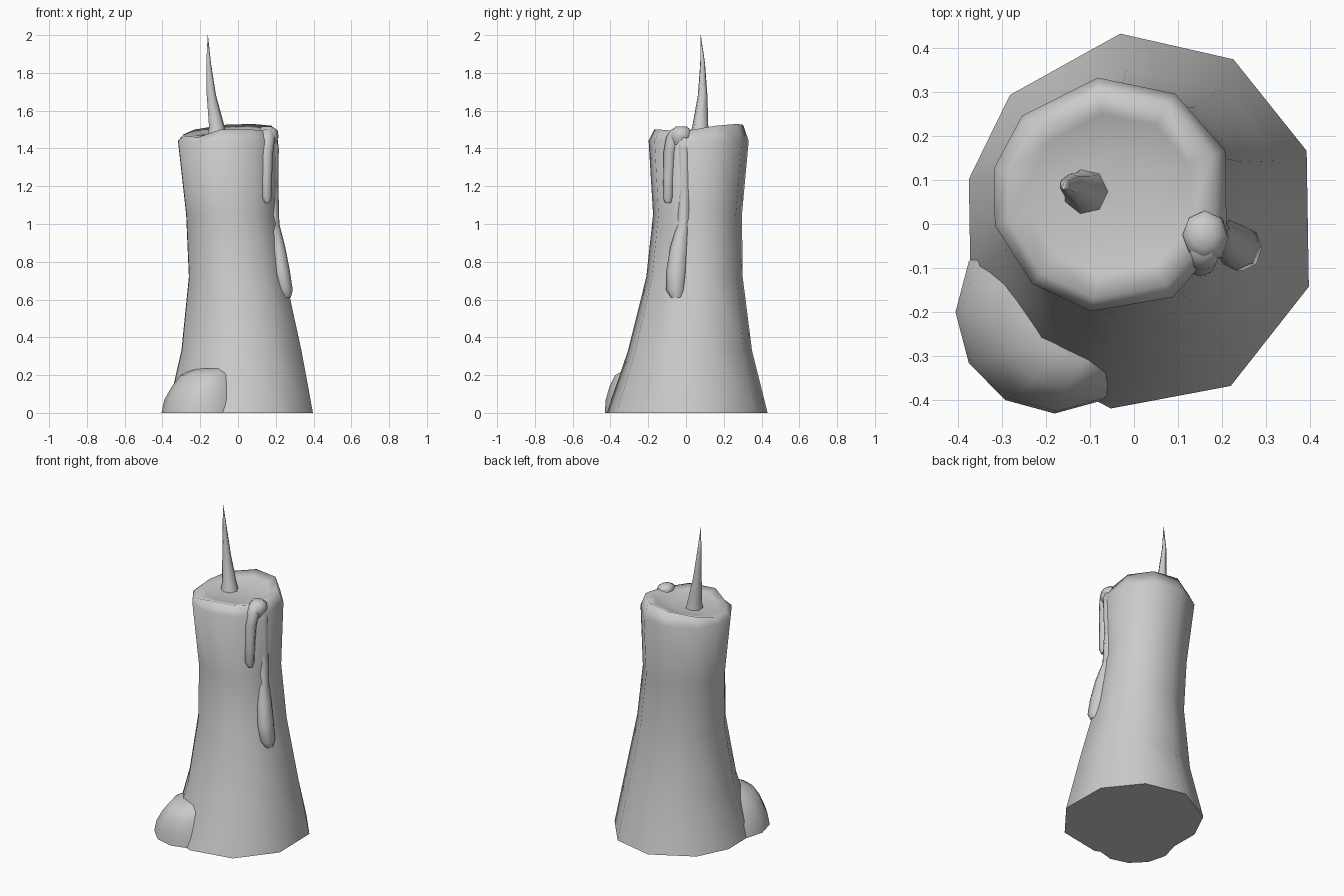
import bpy, bmesh
from math import cos, sin, radians
from mathutils import Vector

cube = bpy.data.objects.get("Cube")
if cube:
    bpy.data.objects.remove(cube, do_unlink=True)

GREY = (0.6, 0.6, 0.6, 1)
wax = bpy.data.materials.new("pale grey wax")
wax.use_nodes = True
wax.diffuse_color = GREY
wax.node_tree.nodes["Principled BSDF"].inputs["Base Color"].default_value = GREY


def ring(z, cx, cy, rx, ry, angles, lift=None):
    """Horizontal elliptical ring of points, optionally with its own height per point."""
    lift = lift or [0] * len(angles)
    return [Vector((cx + rx * cos(radians(a)), cy + ry * sin(radians(a)), z + d))
            for a, d in zip(angles, lift)]


def even(n):
    return [i * 360 / n for i in range(n)]


def loft(name, rings):
    """Skin a stack of rings, closing both ends."""
    bm = bmesh.new()
    rows = [[bm.verts.new(p) for p in r] for r in rings]
    n = len(rows[0])
    for lo, hi in zip(rows, rows[1:]):
        for i in range(n):
            j = (i + 1) % n
            bm.faces.new((lo[i], lo[j], hi[j], hi[i])).smooth = True
    bm.faces.new(rows[0])
    bm.faces.new(rows[-1]).smooth = True
    bmesh.ops.recalc_face_normals(bm, faces=bm.faces)
    mesh = bpy.data.meshes.new(name)
    bm.to_mesh(mesh)
    bm.free()
    mesh.materials.append(wax)
    obj = bpy.data.objects.new(name, mesh)
    bpy.context.collection.objects.link(obj)
    return obj


# Candle body: uneven ten-sided column, flared at the foot, with a wavy rim and dished top
sides = [97, 59, 22, -20, -60, -100, -131, -165, 167, 138]
wave = [.025, .03, .02, -.01, 0, 0, -.04, -.035, -.025, 0]
column = [
    (0, .018, .005, .403, .43),
    (.33, .024, .02, .332, .332),
    (.72, 0, .044, .267, .258),
    (1.05, -.03, .06, .251, .238),
    (1.44, -.049, .066, .276, .268),
]
rings = [ring(*c, sides) for c in column]
rings.append(ring(1.5, -.049, .066, .245, .238, sides, wave))
rings.append(ring(1.487, -.049, .066, .19, .185, sides, [w * .6 for w in wave]))
rings.append(ring(1.475, -.06, .066, .1, .1, sides))
loft("candle_body", rings)

# Wick: curved, tapering spike
wick = [(1.45, -.108, .072, .056), (1.52, -.115, .076, .043), (1.68, -.142, .088, .026),
        (1.85, -.156, .088, .013), (2, -.16, .078, .001)]
loft("wick", [ring(z, x, y, r, r, even(7)) for z, x, y, r in wick])

# Pooled wax at the foot
pool = [(0, -.18, -.2, .225, .23), (.07, -.175, -.2, .215, .225), (.14, -.165, -.2, .185, .205),
        (.2, -.15, -.19, .155, .185), (.235, -.11, -.16, .12, .15)]
loft("foot_pool", [ring(*p, even(12)) for p in pool])

# Wax drips running down from the rim
long_drip = [(.61, .255, -.05, .025, .03), (.65, .248, -.055, .042, .05), (.75, .23, -.05, .045, .055),
             (.88, .21, -.035, .04, .048), (1, .185, -.012, .034, .034), (1.2, .18, -.005, .034, .032),
             (1.4, .18, -.01, .036, .036), (1.49, .17, -.015, .035, .035)]
short_drip = [(1.11, .155, -.095, .012, .015), (1.14, .15, -.095, .028, .028), (1.25, .15, -.092, .03, .028),
              (1.38, .15, -.085, .036, .034), (1.46, .155, -.065, .042, .04), (1.5, .155, -.05, .03, .03)]
rim_bead = [(1.42, .165, -.03, .03, .04), (1.46, .165, -.03, .05, .06), (1.495, .16, -.025, .05, .055),
            (1.515, .155, -.025, .028, .03)]
for name, path in (("long_drip", long_drip), ("short_drip", short_drip), ("rim_bead", rim_bead)):
    loft(name, [ring(*p, even(8)) for p in path])
